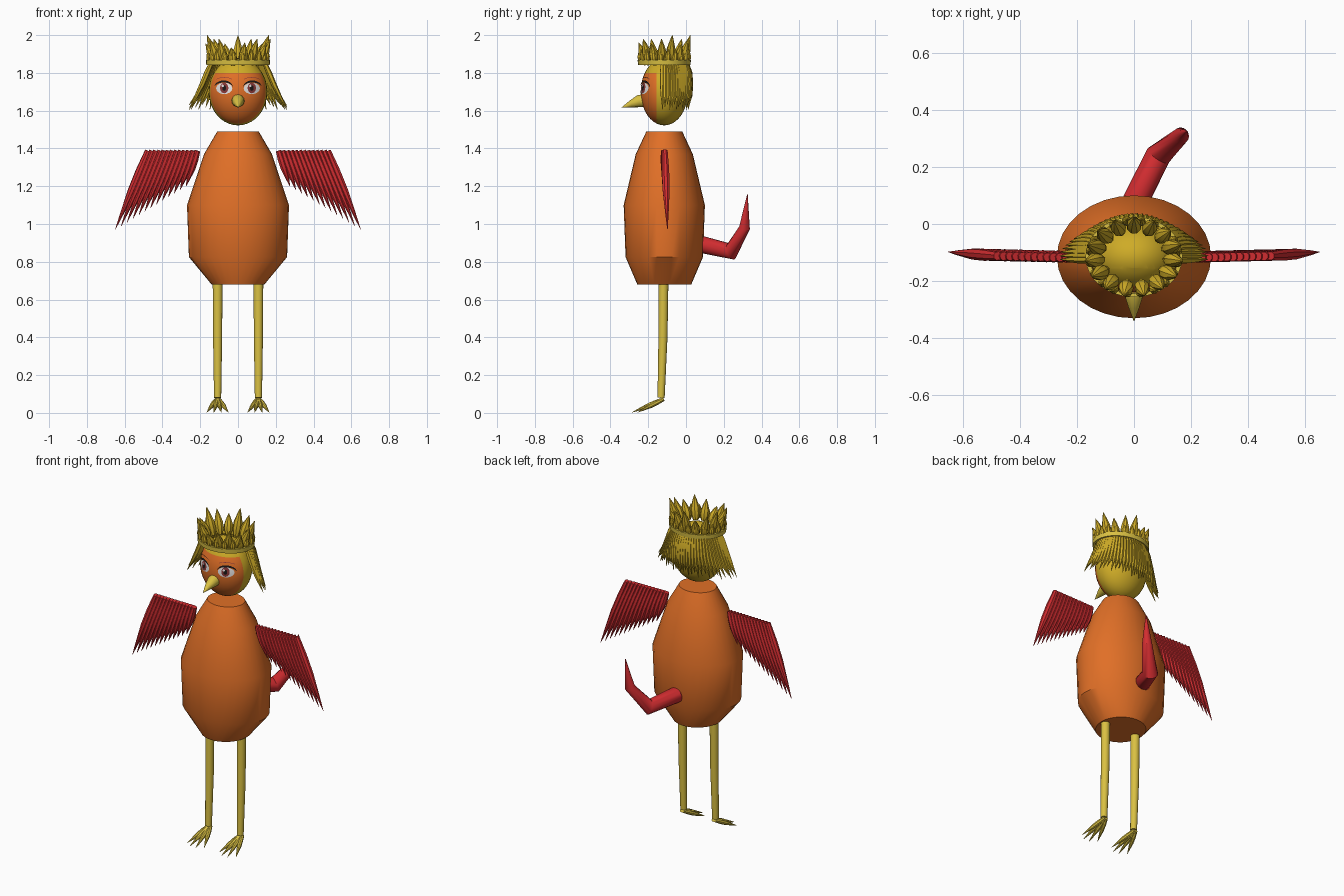
import bpy, bmesh, math
from mathutils import Vector

cube = bpy.data.objects.get("Cube")
if cube:
    bpy.data.objects.remove(cube)

CY = -0.115                                   # depth of the body axis
HEAD = Vector((0, CY, 1.70))
HEAD_R = Vector((0.155, 0.125, 0.178))


def material(name, *rgb):
    m = bpy.data.materials.new(name)
    m.use_nodes = True
    m.diffuse_color = (*rgb, 1)
    m.node_tree.nodes["Principled BSDF"].inputs["Base Color"].default_value = (*rgb, 1)
    return m


orange = material("orange", 0.75, 0.16, 0.02)
red = material("red", 0.65, 0.026, 0.03)
gold = material("gold", 0.62, 0.41, 0.02)
yellow = material("pale yellow", 0.70, 0.53, 0.055)
white = material("eye white", 0.85, 0.83, 0.83)
brown = material("iris brown", 0.25, 0.04, 0.04)
black = material("black", 0.01, 0.008, 0.008)


def finish(name, bm, *mats, angle=35):
    bmesh.ops.recalc_face_normals(bm, faces=bm.faces)
    mesh = bpy.data.meshes.new(name)
    bm.to_mesh(mesh)
    bm.free()
    for m in mats:
        mesh.materials.append(m)
    ob = bpy.data.objects.new(name, mesh)
    bpy.context.collection.objects.link(ob)
    bpy.ops.object.select_all(action='DESELECT')
    ob.select_set(True)
    bpy.context.view_layer.objects.active = ob
    bpy.ops.object.shade_smooth_by_angle(angle=math.radians(angle))
    return ob


def loft(bm, rings, closed=False):
    """Skin a list of point rings, capping the ends or closing the loop."""
    vs = [[bm.verts.new(p) for p in r] for r in rings]
    n = len(vs[0])
    pairs = list(zip(vs, vs[1:])) + ([(vs[-1], vs[0])] if closed else [])
    for a, b in pairs:
        for i in range(n):
            j = (i + 1) % n
            bm.faces.new((a[i], a[j], b[j], b[i]))
    if not closed:
        bm.faces.new(vs[0])
        bm.faces.new(vs[-1])


def ellipse(rx, ry, z, y=CY, n=32):
    return [(rx * math.cos(t), y + ry * math.sin(t), z)
            for t in (math.tau * i / n for i in range(n))]


def tube(bm, pts, radii, n=8):
    """Tapered round sweep along a path."""
    pts = [Vector(p) for p in pts]
    u = Vector((0.31, 0.9, 0.23))
    rings = []
    for i, (p, r) in enumerate(zip(pts, radii)):
        d = (pts[min(i + 1, len(pts) - 1)] - pts[max(i - 1, 0)]).normalized()
        u = (u - d * u.dot(d)).normalized()
        v = d.cross(u)
        rings.append([p + r * (u * math.cos(t) + v * math.sin(t))
                      for t in (math.tau * k / n for k in range(n))])
    loft(bm, rings)


def leaf(bm, a, b, r, start=0.6, n=8):
    """Straight pointed feather, widest below the middle."""
    a, b = Vector(a), Vector(b)
    tube(bm, [a.lerp(b, t) for t in (0, 0.25, 0.5, 0.8, 1)],
         [r * start, r, r * 0.95, r * 0.45, 0.001], n)


# Body
bm = bmesh.new()
loft(bm, [ellipse(*r) for r in ((0.14, 0.143, 0.68), (0.26, 0.205, 0.825), (0.27, 0.215, 1.10),
                                (0.18, 0.151, 1.37), (0.11, 0.095, 1.49))])
finish("body", bm, orange)

# Head, with the face cut out of the front
bm = bmesh.new()
bmesh.ops.create_uvsphere(bm, u_segments=32, v_segments=20, radius=1)
bmesh.ops.scale(bm, vec=HEAD_R, verts=bm.verts)
bmesh.ops.translate(bm, vec=HEAD, verts=bm.verts)
for co, no in (((0, -0.155, 0), (0, 1, 0)), ((0, 0, 1.80), (0, 0, 1))):
    bmesh.ops.bisect_plane(bm, geom=bm.verts[:] + bm.edges[:] + bm.faces[:], plane_co=co, plane_no=no)
for f in bm.faces:
    c = f.calc_center_median()
    f.material_index = int(c.y < -0.155 and c.z < 1.80)
finish("head", bm, gold, orange)


# Eyes: thin plates following the face
def on_face(x, z, lift):
    k = 1 - (x / HEAD_R.x) ** 2 - ((z - HEAD.z) / HEAD_R.z) ** 2
    return Vector((x, CY - HEAD_R.y * math.sqrt(max(k, 0)) - lift, z))


def disc(name, x, z, rx, rz, lift, mat):
    bm = bmesh.new()
    n = 20
    rings = [[on_face(x + s * rx * math.cos(math.tau * i / n),
                      z + s * rz * math.sin(math.tau * i / n), lift) for i in range(n)]
             for s in (1, 0.66, 0.33)]
    vs = [[bm.verts.new(p) for p in r] for r in rings]
    for a, b in zip(vs, vs[1:]):
        for i in range(n):
            bm.faces.new((a[i], a[i - 1], b[i - 1], b[i]))
    bm.faces.new(vs[-1])
    finish(name, bm, mat)


def arc(name, x, z, rx, rz, thick, mat):
    bm = bmesh.new()
    rows = []
    for i in range(13):
        t = math.pi * i / 12
        w = thick * (0.25 + 0.75 * math.sin(t))
        px, pz = x + rx * math.cos(t), z + rz * math.sin(t)
        rows.append([bm.verts.new(on_face(px, pz + h, 0.005)) for h in (0, w)])
    for a, b in zip(rows, rows[1:]):
        bm.faces.new((a[0], b[0], b[1], a[1]))
    finish(name, bm, mat)


for side, s in (("left", 1), ("right", -1)):
    x = s * 0.073
    disc(side + "_eye_white", x, 1.718, 0.043, 0.030, 0.002, white)
    disc(side + "_iris", x, 1.72, 0.022, 0.028, 0.003, brown)
    disc(side + "_pupil", x, 1.72, 0.010, 0.015, 0.004, black)
    disc(side + "_eye_glint", x - 0.008, 1.731, 0.006, 0.007, 0.005, white)
    arc(side + "_upper_lash", x + s * 0.003, 1.722, 0.049, 0.027, 0.011, black)
    arc(side + "_brow", x, 1.762, 0.042, 0.012, 0.003, brown)

# Beak
bm = bmesh.new()
tube(bm, [(0, -0.21, 1.655), (0, -0.25, 1.65), (0, -0.29, 1.636), (0, -0.34, 1.617)],
     [0.036, 0.033, 0.02, 0.001], 12)
finish("beak", bm, yellow)

# Hair: strands hanging round the sides and back, flaring at the sides
bm = bmesh.new()
count = 34
for i in range(count):
    t = math.radians(-4 + 188 * i / (count - 1))
    c, s = math.cos(t), math.sin(t)
    flare = abs(c) ** 1.5
    drop = 0.025 * (i % 3) / 2
    path = [(0.145 * c, CY + 0.122 * s, 1.845),
            (0.165 * c, CY + 0.135 * s, 1.80),
            ((0.17 + 0.02 * flare) * c, CY + 0.140 * s, 1.74),
            ((0.17 + 0.05 * flare) * c, CY + 0.140 * s, 1.68),
            ((0.17 + 0.09 * flare) * c, CY + 0.128 * s, 1.605 + drop)]
    tube(bm, path, [0.012, 0.015, 0.014, 0.010, 0.001], 6)
finish("hair", bm, gold)

# Crown: band, tall leaning petals and a row of short ones
bm = bmesh.new()
loft(bm, [ellipse(*r) for r in ((0.155, 0.128, 1.842), (0.168, 0.139, 1.842),
                                (0.170, 0.141, 1.868), (0.155, 0.128, 1.868))], closed=True)
finish("crown_band", bm, yellow)

bm = bmesh.new()
for i in range(15):
    t = math.tau * i / 15 + math.pi / 2
    c, s = math.cos(t), math.sin(t)
    top = (2.0, 1.955, 1.98)[i % 3] - (0.02 if s < -0.6 else 0)
    leaf(bm, (0.115 * c, CY + 0.095 * s, 1.845), (0.172 * c, CY + 0.138 * s, top), 0.026)
for i in range(20):
    t = math.tau * (i + 0.5) / 20
    c, s = math.cos(t), math.sin(t)
    leaf(bm, (0.150 * c, CY + 0.123 * s, 1.855), (0.160 * c, CY + 0.133 * s, 1.925), 0.017)
finish("crown_petals", bm, gold)

# Wings: a row of feathers each
for side, s in (("left", 1), ("right", -1)):
    bm = bmesh.new()
    for i in range(13):
        k = i / 12
        leaf(bm, (s * (0.215 + 0.262 * k), -0.118 + 0.006 * k, 1.388),
             (s * (0.275 + 0.375 * k), -0.108 + 0.010 * k, 1.20 - 0.23 * k), 0.021, 0.75)
    finish(side + "_wing", bm, red)

# Tail
bm = bmesh.new()
tube(bm, [(0, 0.045, 0.895), (0.005, 0.08, 0.892), (0.085, 0.24, 0.855),
          (0.165, 0.31, 0.98), (0.185, 0.325, 1.155)],
     [0.03, 0.046, 0.045, 0.029, 0.002], 16)
finish("tail", bm, red)

# Legs and feet
for side, s in (("left", 1), ("right", -1)):
    bm = bmesh.new()
    tube(bm, [(s * 0.108, -0.119, 0.70), (s * 0.108, -0.122, 0.4), (s * 0.108, -0.132, 0.08)],
         [0.026, 0.024, 0.019], 16)
    finish(side + "_leg", bm, yellow)
    bm = bmesh.new()
    for dx, tip in ((-0.057, -0.255), (-0.02, -0.285), (0.02, -0.285), (0.057, -0.255)):
        leaf(bm, (s * 0.108 + dx * 0.1, -0.12, 0.072), (s * 0.108 + dx, tip, 0.003), 0.013, 0.8)
    finish(side + "_foot", bm, yellow)
